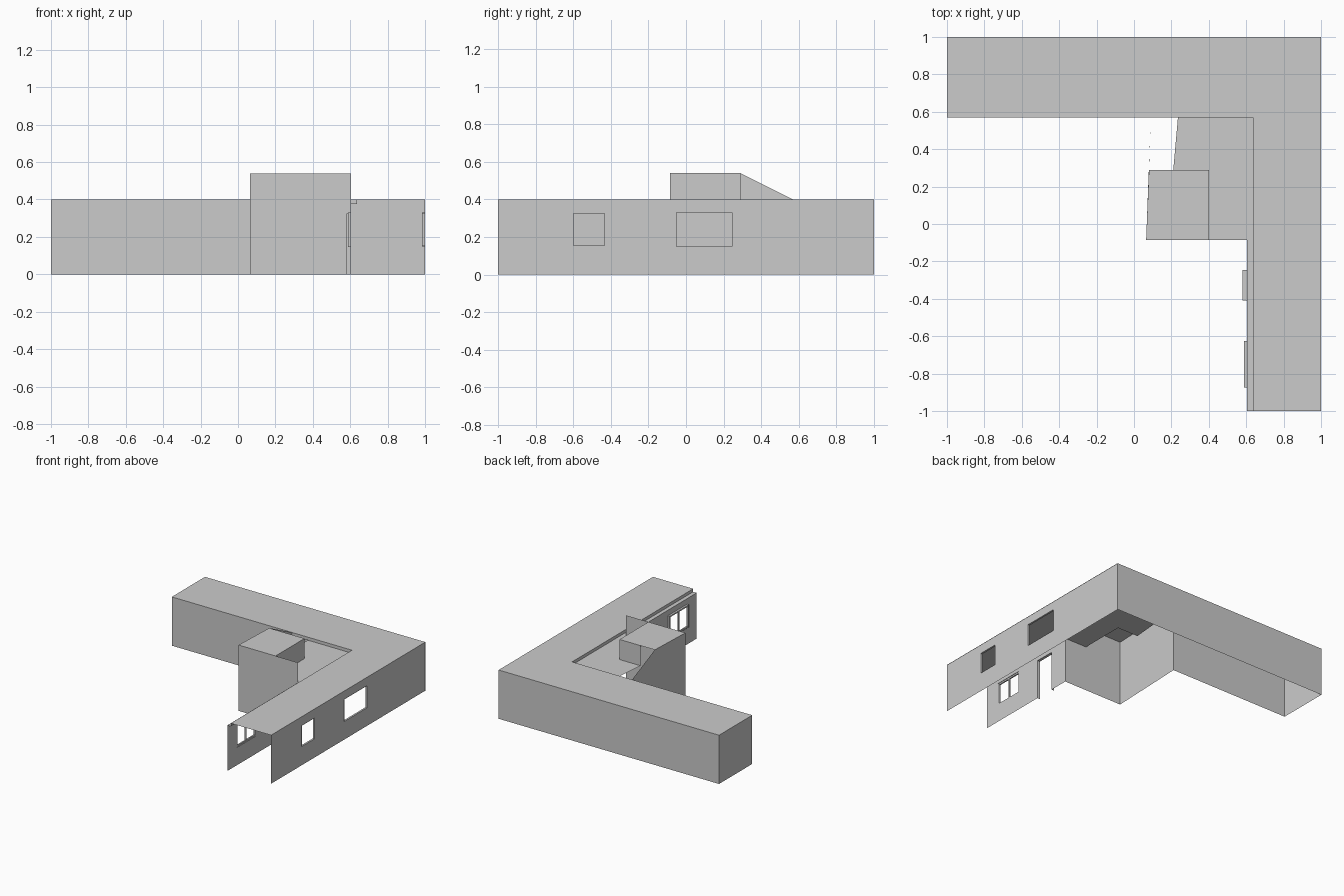
import bpy, bmesh

if "Cube" in bpy.data.objects:
    bpy.data.objects.remove(bpy.data.objects["Cube"])


def sheet(name, polys):
    """Object made of flat polygons, with shared corners welded."""
    bm = bmesh.new()
    for poly in polys:
        bm.faces.new([bm.verts.new(p) for p in poly])
    bmesh.ops.remove_doubles(bm, verts=bm.verts, dist=0.0005)
    me = bpy.data.meshes.new(name)
    bm.to_mesh(me)
    bm.free()
    ob = bpy.data.objects.new(name, me)
    bpy.context.collection.objects.link(ob)
    return ob


def upright(a, b, z0, z1):
    """Vertical rectangle between plan points a and b."""
    return [(*a, z0), (*b, z0), (*b, z1), (*a, z1)]


def level(points, z):
    return [(x, y, z) for x, y in points]


def pierced_wall(name, x, y0, y1, top, holes):
    """Wall in the y-z plane, left open where the holes (y0, y1, z0, z1) are."""
    ys = sorted({y0, y1, *[h[0] for h in holes], *[h[1] for h in holes]})
    zs = sorted({0, top, *[h[2] for h in holes], *[h[3] for h in holes]})
    polys = []
    for a, b in zip(ys, ys[1:]):
        for c, d in zip(zs, zs[1:]):
            if not any(h[0] <= a and b <= h[1] and h[2] <= c and d <= h[3] for h in holes):
                polys.append(upright((x, a), (x, b), c, d))
    return sheet(name, polys)


def reveal(name, hole, x0, x1):
    """Thin lining around an opening."""
    a, b, c, d = hole
    ring = [(a, c), (b, c), (b, d), (a, d)]
    polys = []
    for (p, q), (r, s) in zip(ring, ring[1:] + ring[:1]):
        if q == s == 0:      # doors have no sill
            continue
        polys.append([(x0, p, q), (x0, r, s), (x1, r, s), (x1, p, q)])
    return sheet(name, polys)


def bar(name, lo, hi):
    bpy.ops.mesh.primitive_cube_add(size=1, location=[(a + b) / 2 for a, b in zip(lo, hi)])
    ob = bpy.context.object
    ob.name = name
    ob.scale = [b - a for a, b in zip(lo, hi)]


EAVE, LOW, HIGH = 0.40, 0.375, 0.54
BACK, INNER, EDGE = 0.57, 0.603, 0.635
FRONT, STEP = -0.085, 0.29

# Main L-shaped roof and its small step down
sheet("main_roof", [level([(-1, BACK), (EDGE, BACK), (EDGE, 1), (-1, 1)], EAVE),
                    level([(EDGE, -1), (1, -1), (1, BACK), (EDGE, BACK)], EAVE),
                    level([(EDGE, BACK), (1, BACK), (1, 1), (EDGE, 1)], EAVE)])
sheet("roof_step", [upright((0.09, BACK), (EDGE, BACK), LOW, EAVE),
                    upright((EDGE, BACK), (EDGE, -1), LOW, EAVE)])

# Lower roof strip along the wing and around the entrance block
sheet("lower_roof", [level([(INNER, -1), (EDGE, -1), (EDGE, FRONT), (INNER, FRONT)], LOW),
                     level([(0.4, FRONT), (EDGE, FRONT), (EDGE, STEP), (0.4, STEP)], LOW),
                     level([(0.21, STEP), (EDGE, STEP), (EDGE, BACK), (0.235, BACK)], LOW)])

# Back wing walls
sheet("back_wing_walls", [upright((1, 1), (-1, 1), 0, EAVE),
                          upright((-1, 1), (-1, BACK), 0, EAVE),
                          upright((-1, BACK), (0.09, BACK), 0, EAVE)])

# Outer wall of the right wing, with two windows
outer = [(-0.6, -0.435, 0.155, 0.325), (-0.05, 0.245, 0.15, 0.33)]
pierced_wall("outer_wall", 0.998, -1, 1, EAVE, outer)
for i, h in enumerate(outer):
    reveal(f"outer_window_lining_{i + 1}", h, 0.985, 1.0)

# Courtyard wall of the right wing, with a window and a door
window, door = (-0.875, -0.625, 0.145, 0.33), (-0.41, -0.245, 0, 0.325)
pierced_wall("courtyard_wall", INNER, -1, FRONT, LOW, [window, door])
reveal("door_lining", door, 0.58, INNER)
reveal("window_lining", window, 0.587, INNER)
a, b, c, d = window
t = 0.012
for name, y0, y1, z0, z1 in [("left", a, a + t, c, d), ("right", b - t, b, c, d),
                             ("middle", -0.755, -0.745, c + t, d - t),
                             ("bottom", a + t, b - t, c, c + t), ("top", a + t, b - t, d - t, d)]:
    bar("window_frame_" + name, (0.588, y0, z0), (0.599, y1, z1))

# Entrance block: front wall, sloping-topped side wall, raised roof
sheet("entrance_front_wall", [upright((0.065, FRONT), (INNER, FRONT), 0, HIGH)])
sheet("entrance_side_wall", [[(0.065, FRONT, 0), (0.065, FRONT, HIGH), (0.08, STEP, HIGH),
                              (0.09, BACK, EAVE), (0.09, BACK, 0)]])
sheet("entrance_roof", [level([(0.065, FRONT), (0.4, FRONT), (0.4, STEP), (0.08, STEP)], HIGH),
                        upright((0.4, FRONT), (0.4, STEP), LOW, HIGH),
                        upright((0.4, STEP), (0.21, STEP), LOW, HIGH)])
